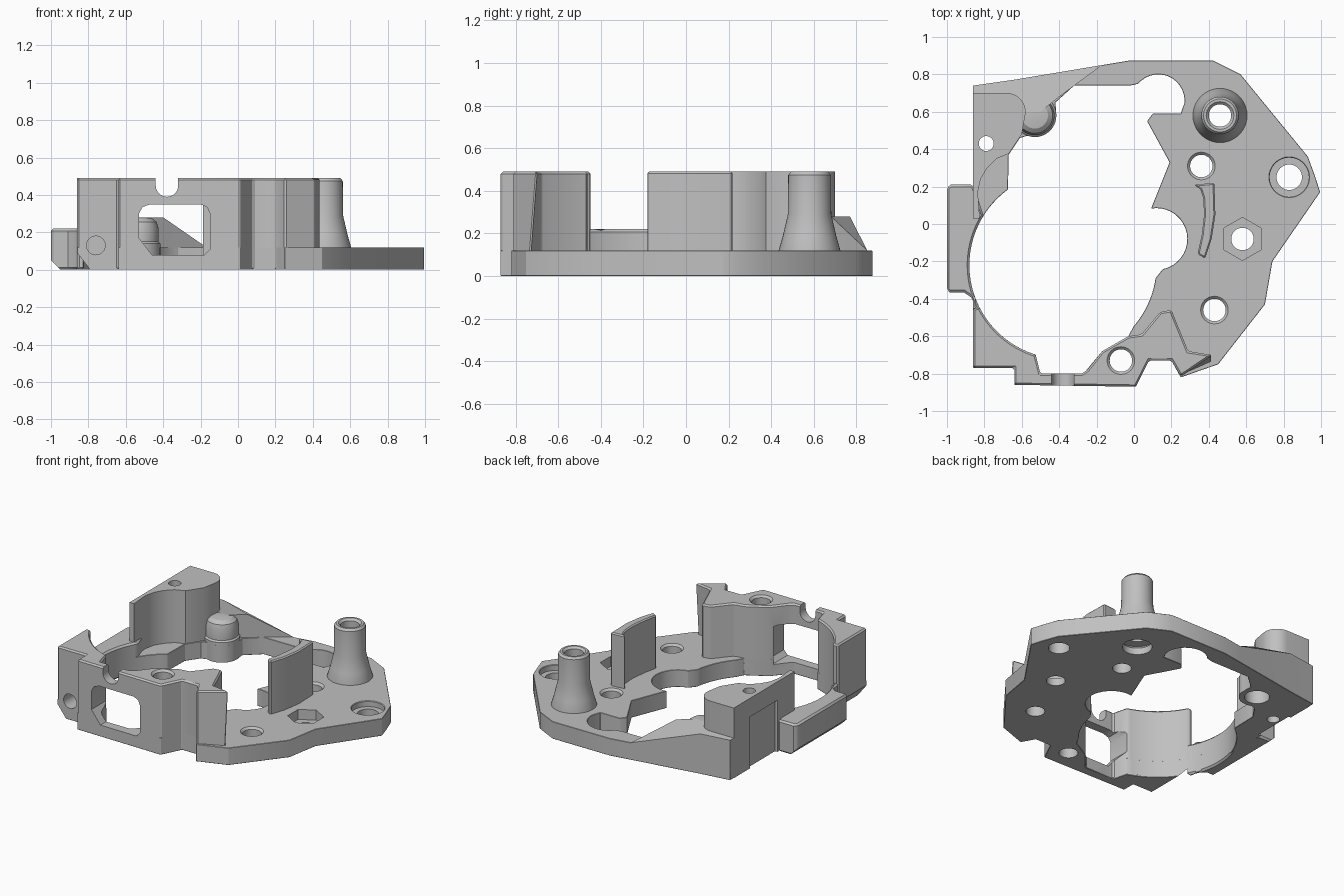
import bpy, bmesh, math

cube = bpy.data.objects.get("Cube")
if cube:
    bpy.data.objects.remove(cube, do_unlink=True)

grey = bpy.data.materials.new("plain grey")
grey.use_nodes = True
grey.diffuse_color = (0.53, 0.53, 0.53, 1)
grey.node_tree.nodes["Principled BSDF"].inputs["Base Color"].default_value = grey.diffuse_color


def add_object(name, bm):
    bmesh.ops.recalc_face_normals(bm, faces=bm.faces)
    mesh = bpy.data.meshes.new(name)
    bm.to_mesh(mesh)
    bm.free()
    mesh.materials.append(grey)
    obj = bpy.data.objects.new(name, mesh)
    bpy.context.collection.objects.link(obj)
    return obj


def arc(cx, cy, r, start, end, steps=16):
    angles = [math.radians(start + (end - start) * i / steps) for i in range(steps + 1)]
    return [(cx + r * math.cos(a), cy + r * math.sin(a)) for a in angles]


def loft(name, bottom, top):
    """Solid between two rings with the same number of 3D points."""
    bm = bmesh.new()
    low = [bm.verts.new(p) for p in bottom]
    high = [bm.verts.new(p) for p in top]
    bm.faces.new(low[::-1])
    bm.faces.new(high)
    for i in range(len(low)):
        j = (i + 1) % len(low)
        bm.faces.new((low[i], low[j], high[j], high[i]))
    return add_object(name, bm)


def prism(name, points, z0, z1):
    return loft(name, [(x, y, z0) for x, y in points], [(x, y, z1) for x, y in points])


def lathe(name, profile, x, y, sides=40):
    """Solid of revolution from (radius, height) pairs."""
    bm = bmesh.new()
    rings = [[bm.verts.new((px, py, z)) for px, py in arc(x, y, r, 0, 360, sides)[:-1]]
             for r, z in profile]
    for a, b in zip(rings, rings[1:]):
        for i in range(sides):
            j = (i + 1) % sides
            bm.faces.new((a[i], a[j], b[j], b[i]))
    bm.faces.new(rings[0][::-1])
    bm.faces.new(rings[-1])
    return add_object(name, bm)


def sideways(name, points, y0, y1):
    """Prism running front to back, drawn in x and z."""
    return loft(name, [(x, y0, z) for x, z in points], [(x, y1, z) for x, z in points])


def bake(obj):
    graph = bpy.context.evaluated_depsgraph_get()
    mesh = bpy.data.meshes.new_from_object(obj.evaluated_get(graph))
    obj.modifiers.clear()
    obj.data = mesh


def cut(cutter, *objects):
    for obj in objects:
        mod = obj.modifiers.new("cut", "BOOLEAN")
        mod.operation = "DIFFERENCE"
        mod.solver = "EXACT"
        mod.object = cutter
        bake(obj)
    bpy.data.objects.remove(cutter, do_unlink=True)


def soften(obj, width=0.012):
    mod = obj.modifiers.new("chamfer", "BEVEL")
    mod.width = width
    mod.segments = 1
    mod.limit_method = "ANGLE"
    mod.angle_limit = math.radians(40)
    bake(obj)


def drill(x, y, r, top, z0=-0.1, rim=0.014):
    return lathe("drill", [(r, z0), (r, top - rim), (r + 2 * rim, top + rim)], x, y, 32)


BASE, TOP = 0.12, 0.49
BORE = (-0.38, -0.22, 0.5)

# Base plate with the large central opening
outline = [(-0.86, 0.74), (-0.65, 0.77), (-0.17, 0.85), (-0.02, 0.875), (0.42, 0.875),
           (0.57, 0.80), (0.93, 0.36), (0.97, 0.25), (0.995, 0.17), (0.74, -0.20),
           (0.70, -0.43), (0.45, -0.75), (0.25, -0.82), (0.20, -0.73), (0.08, -0.73),
           (0.01, -0.87), (-0.64, -0.86), (-0.64, -0.77), (-0.86, -0.77)]
opening = (arc(*BORE, 126, 253, 30)
           + [(-0.5, -0.80), (-0.27, -0.80), (-0.17, -0.68), (-0.03, -0.6)]
           + arc(*BORE, -41, -8, 10) + arc(0.12, -0.08, 0.165, -78, 100, 18)
           + [(0.19, 0.33), (0.07, 0.55), (0.10, 0.59), (0.25, 0.59)]
           + arc(0.13, 0.66, 0.14, -5, 140, 14)
           + [(-0.02, 0.74), (-0.32, 0.74), (-0.42, 0.65)]
           + arc(-0.53, 0.58, 0.115, 0, -110, 10) + [(-0.61, 0.46), (-0.67, 0.37)])
plate = prism("base_plate", outline, 0, BASE)
cut(prism("opening", opening, -0.1, 0.3), plate)
soften(plate)
for hole in (drill(0.36, 0.31, 0.06, BASE), drill(0.43, -0.46, 0.06, BASE),
             drill(0.46, 0.58, 0.06, 0.3), drill(0.46, 0.58, 0.095, 0.06),
             drill(0.83, 0.25, 0.068, 0.3), drill(0.83, 0.25, 0.105, BASE, 0.08, 0.004),
             drill(0.58, -0.08, 0.06, 0.3),
             prism("hex", arc(0.58, -0.08, 0.115, 30, 390, 6)[:-1], 0.05, 0.3)):
    cut(hole, plate)

# Tall front wall following the bore, ending in a pointed prong
front = ([(-0.86, -0.77), (-0.64, -0.77), (-0.64, -0.86), (0.01, -0.87), (0.08, -0.73),
          (0.20, -0.73), (0.25, -0.815), (0.42, -0.74), (0.29, -0.68), (0.20, -0.46),
          (0.14, -0.47), (0.04, -0.59), (-0.03, -0.60), (-0.17, -0.68), (-0.25, -0.78),
          (-0.28, -0.80), (-0.5, -0.80)]
         + arc(*BORE, 253, 207, 14) + [(-0.86, -0.45)])
prong_tip = {(0.42, -0.74): (0.42, -0.70)}
wall = loft("front_wall", [(x, y, 0) for x, y in front],
            [(*prong_tip.get(p, p), TOP) for p in front])
soften(wall, 0.01)
window = [(-0.53, 0.17), (-0.46, 0.08), (-0.18, 0.08), (-0.15, 0.11), (-0.15, 0.30),
          (-0.165, 0.335), (-0.20, 0.35), (-0.47, 0.35), (-0.51, 0.335), (-0.53, 0.30)]
notch = [(-0.44, 0.6)] + arc(-0.38, 0.45, 0.06, 180, 360) + [(-0.32, 0.6)]
corner_cut = [(-0.9, -0.1), (-0.9, 0.13), (-0.86, 0.09), (-0.79, 0.0), (-0.79, -0.1)]
cut(sideways("notch", notch, -1, -0.6), wall)
cut(sideways("window", window, -1, -0.70), wall, plate)
cut(sideways("corner", corner_cut, -1, -0.4), wall, plate)
cut(sideways("side_hole", arc(-0.76, 0.13, 0.05, 0, 360, 24)[:-1], -0.9, -0.65), wall, plate)
cut(drill(-0.07, -0.73, 0.06, TOP), wall, plate)

# Low side rim outside the bore
rim = ([(-0.86, 0.21), (-0.98, 0.21), (-1.0, 0.195), (-1.0, -0.355), (-0.985, -0.365),
        (-0.91, -0.365), (-0.86, -0.40), (-0.86, -0.46)] + arc(*BORE, 209, 148, 20))
side = prism("side_rim", rim, 0, 0.22)
soften(side)
cut(sideways("edge", [(-1.1, -0.1), (-1.1, 0.15), (-1.0, 0.05), (-0.95, 0.0), (-0.95, -0.1)],
             -1, 1), side)

# Tall back corner block
corner = ([(-0.86, 0.36), (-0.67, 0.375), (-0.60, 0.48)]
          + arc(-0.68, 0.60, 0.10, -10, 90, 10) + [(-0.86, 0.70)])
block = prism("back_corner_block", corner, 0, TOP)

# Concave fin running forward from the corner block
fin = [(-0.86, 0.03), (-0.825, 0.03), (-0.835, 0.17), (-0.82, 0.24), (-0.785, 0.30),
       (-0.735, 0.35), (-0.67, 0.375), (-0.70, 0.42), (-0.86, 0.42)]
fin_obj = prism("concave_fin", fin, 0, TOP)
recess = [(-0.9, 0.22), (-0.842, 0.22), (-0.842, 0.52), (-0.9, 0.52)]
cut(prism("recess", recess, -0.1, 0.36), block, fin_obj, plate)
cut(drill(-0.79, 0.43, 0.04, 0.7), block, fin_obj, plate)

# Sloping wedge along the back edge
wedge = [(-0.86, 0.74), (-0.86, 0.60), (-0.50, 0.60), (-0.40, 0.68), (-0.17, 0.85), (-0.65, 0.77)]
heights = [0.28, 0.28, 0.28, 0.28, 0.121, 0.28]
back_wedge = loft("back_wedge", [(x, y, 0.05) for x, y in wedge],
                  [(x, y, z) for (x, y), z in zip(wedge, heights)])

# Rounded pod beside the corner block, hollow from below
pod = lathe("back_pod", [(0.115, 0.0), (0.115, 0.14), (0.105, 0.15), (0.105, 0.22),
                         (0.095, 0.255), (0.07, 0.275), (0.03, 0.28)], -0.53, 0.58)
cut(drill(-0.53, 0.58, 0.08, 0.18, rim=0.001), pod, plate, back_wedge, block)

# Upright curved tab on the plate
tab = [(0.32, 0.21), (0.43, 0.22), (0.435, 0.05), (0.415, -0.08), (0.38, -0.185),
       (0.34, -0.16), (0.362, -0.06), (0.375, 0.05), (0.37, 0.14), (0.355, 0.185)]
soften(prism("curved_tab", tab, 0.1, TOP), 0.008)

# Tall hollow post
post = lathe("hollow_post", [(0.145, 0.10), (0.145, 0.12), (0.125, 0.19), (0.102, 0.29),
                             (0.10, 0.475), (0.088, TOP)], 0.46, 0.58)
cut(drill(0.46, 0.58, 0.06, TOP), post)

# Shading
bpy.ops.object.select_all(action="DESELECT")
for obj in bpy.context.collection.objects:
    if obj.type == "MESH" and grey.name in obj.data.materials:
        obj.select_set(True)
        bpy.context.view_layer.objects.active = obj
bpy.ops.object.shade_smooth_by_angle(angle=math.radians(30))
